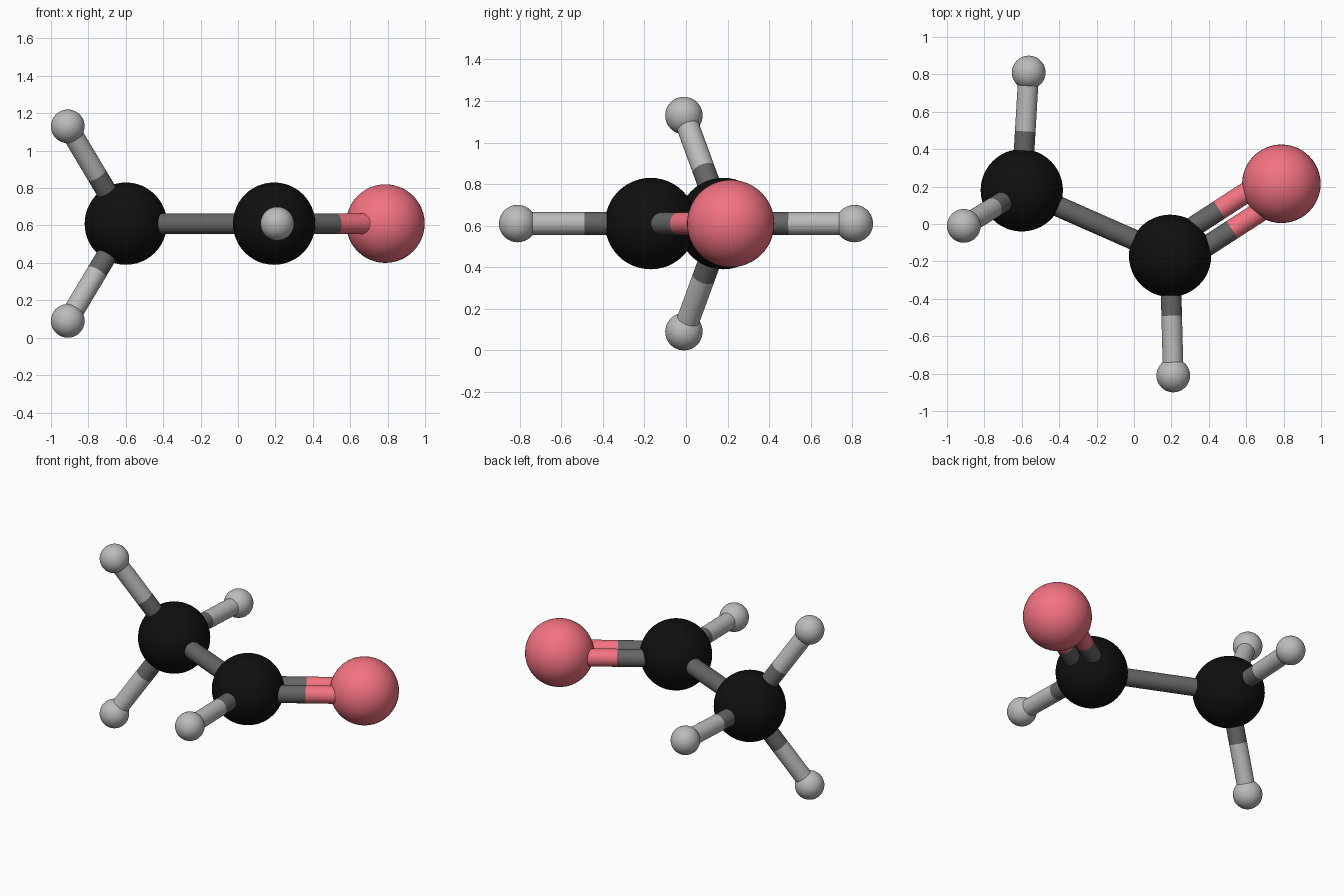
import bpy
from mathutils import Vector

if "Cube" in bpy.data.objects:
    bpy.data.objects.remove(bpy.data.objects["Cube"])

Z = 0.61          # height of the molecule's plane
BOND_R = 0.055


def material(name, rgb):
    m = bpy.data.materials.new(name)
    m.diffuse_color = (*rgb, 1)
    m.use_nodes = True
    m.node_tree.nodes["Principled BSDF"].inputs["Base Color"].default_value = m.diffuse_color
    return m


BLACK = material("black", (0.005, 0.005, 0.005))
DARK = material("dark_grey", (0.13, 0.13, 0.13))
LIGHT = material("light_grey", (0.5, 0.5, 0.5))
RED = material("soft_red", (0.9, 0.17, 0.22))


def finish(name, mat):
    ob = bpy.context.object
    ob.name = name
    ob.data.materials.append(mat)
    bpy.ops.object.shade_smooth_by_angle()


def atom(name, pos, r, mat):
    bpy.ops.mesh.primitive_uv_sphere_add(segments=48, ring_count=24, radius=r, location=pos)
    finish(name, mat)


def rod(name, a, b, mat):
    d = b - a
    bpy.ops.mesh.primitive_cylinder_add(vertices=32, radius=BOND_R, depth=d.length,
                                        location=(a + b) / 2,
                                        rotation=d.to_track_quat('Z', 'Y').to_euler())
    finish(name, mat)


def bond(name, a, b, mat, offset=Vector((0, 0, 0))):
    # two halves, each coloured after its own atom
    a, b = a + offset, b + offset
    mid = (a + b) / 2
    rod(name + "_near_half", a, mid, DARK)
    rod(name + "_far_half", mid, b, mat)


# Atom centres
methyl_c = Vector((-0.60, 0.18, Z))
carbonyl_c = Vector((0.193, -0.17, Z))
oxygen = Vector((0.788, 0.215, Z))

# Heavy atoms
atom("methyl_carbon", methyl_c, 0.22, BLACK)
atom("carbonyl_carbon", carbonyl_c, 0.22, BLACK)
atom("oxygen", oxygen, 0.21, RED)

# Hydrogens with their bonds
hydrogens = [
    ("upper_hydrogen", methyl_c, (-0.91, -0.01, Z + 0.52)),
    ("lower_hydrogen", methyl_c, (-0.91, -0.01, Z - 0.52)),
    ("back_hydrogen", methyl_c, (-0.563, 0.81, Z)),
    ("front_hydrogen", carbonyl_c, (0.21, -0.81, Z)),
]
for name, carbon, pos in hydrogens:
    atom(name, pos, 0.09, LIGHT)
    bond(name + "_bond", carbon, Vector(pos), LIGHT)

# Single carbon bond
bond("carbon_bond", methyl_c, carbonyl_c, DARK)

# Double bond, side by side in the plane
side = (oxygen - carbonyl_c).cross(Vector((0, 0, 1))).normalized()
for label, s in (("front", 1), ("back", -1)):
    bond("double_bond_" + label, carbonyl_c, oxygen, RED, side * 0.063 * s)
